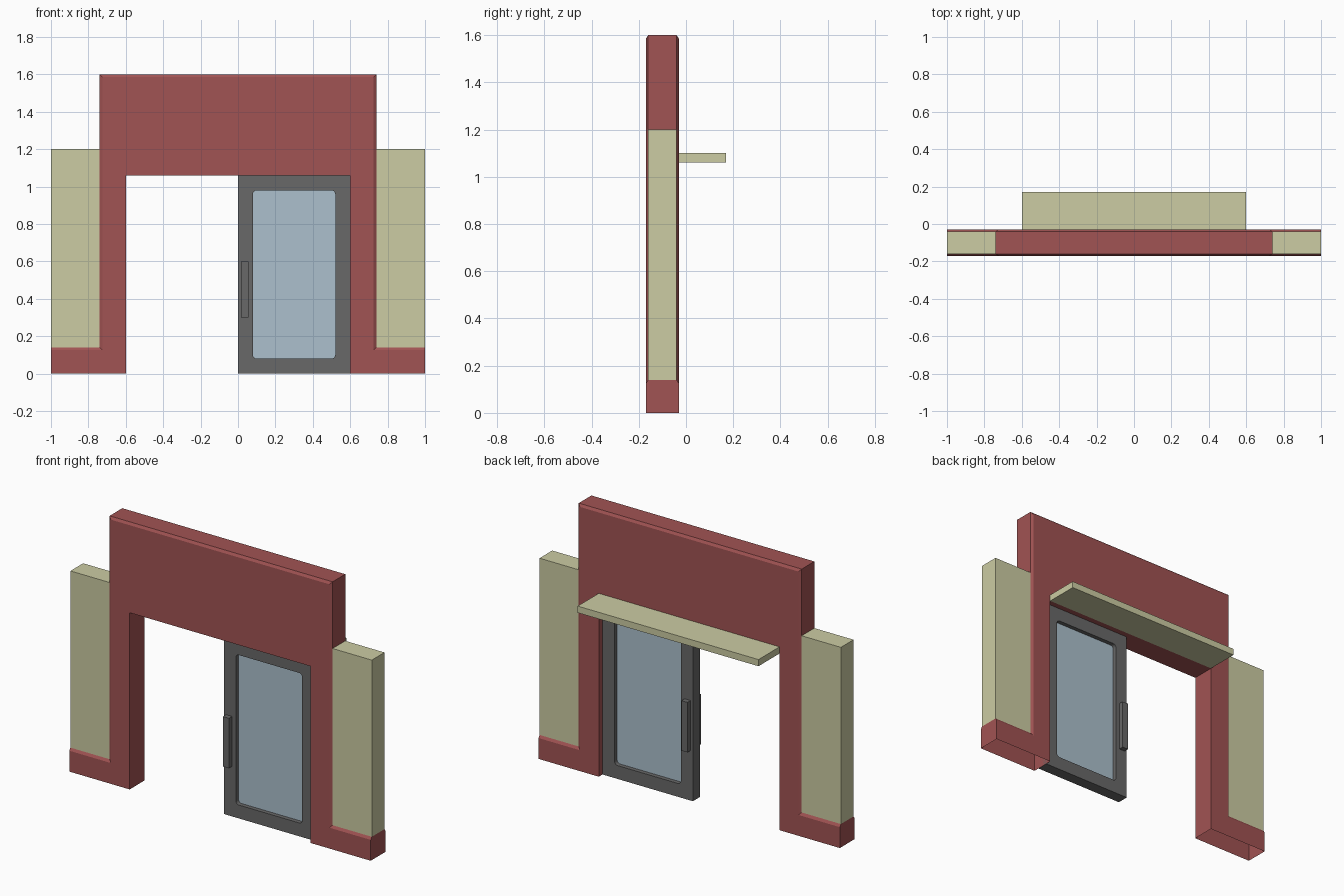
import bpy, bmesh, math

if "Cube" in bpy.data.objects:
    bpy.data.objects.remove(bpy.data.objects["Cube"])


def material(name, rgb):
    m = bpy.data.materials.new(name)
    lin = [((c / 255 + 0.055) / 1.055) ** 2.4 for c in rgb]
    m.diffuse_color = (*lin, 1)
    m.use_nodes = True
    m.node_tree.nodes["Principled BSDF"].inputs["Base Color"].default_value = m.diffuse_color
    return m


RED = material("brick red", (161, 83, 83))
CREAM = material("pale cream", (204, 204, 163))
GREY = material("dark grey", (104, 104, 104))
GLASS = material("blue glass", (172, 192, 205))


def make(name, verts, faces, mat):
    me = bpy.data.meshes.new(name)
    me.from_pydata(verts, [], faces)
    me.materials.append(mat)
    ob = bpy.data.objects.new(name, me)
    bpy.context.collection.objects.link(ob)
    bm = bmesh.new()
    bm.from_mesh(me)
    bmesh.ops.remove_doubles(bm, verts=bm.verts, dist=1e-5)
    bmesh.ops.recalc_face_normals(bm, faces=bm.faces)
    bm.to_mesh(me)
    bm.free()
    return ob


def box(name, x, y, z, mat, skip=()):
    v = [(a, b, c) for a in x for b in y for c in z]
    f = {"-x": (0, 1, 3, 2), "+x": (4, 6, 7, 5), "-y": (0, 4, 5, 1),
         "+y": (2, 3, 7, 6), "-z": (0, 2, 6, 4), "+z": (1, 5, 7, 3)}
    return make(name, v, [q for k, q in f.items() if k not in skip], mat)


# Portal: one outline, with the outer edge chamfered front and back, open below
right = [(0.6, 1.06), (0.6, 0), (1, 0), (1, 0.14), (0.74, 0.14), (0.74, 1.6)]
right_in = [(0.6, 1.06), (0.6, 0), (1, 0), (1, 0.125), (0.725, 0.125), (0.725, 1.585)]
mirror = lambda pts: pts + [(-x, z) for x, z in reversed(pts)]
outer, inner = mirror(right), mirror(right_in)
n = len(outer)
verts = []
for pts, y in ((inner, -0.17), (outer, -0.16), (outer, -0.04), (inner, -0.03)):
    verts += [(x, y, z) for x, z in pts]
faces = [tuple(range(n)), tuple(range(3 * n, 4 * n))]
for i in range(n):
    j = (i + 1) % n
    if outer[i][1] == 0 and outer[j][1] == 0:
        continue  # open underside
    if inner[i] == outer[i] and inner[j] == outer[j]:
        faces.append((i, j, 3 * n + j, 3 * n + i))  # opening sides
    elif {inner[i][1], inner[j][1]} == {0, 0.125}:
        faces.append(tuple(k * n + (i if outer[i][1] == 0 else j) for k in (0, 3))
                     + tuple(k * n + (j if outer[i][1] == 0 else i) for k in (3, 2, 1, 0)))
    else:
        for k in range(3):
            faces.append((k * n + i, k * n + j, (k + 1) * n + j, (k + 1) * n + i))
make("portal", verts, faces, RED)

# Side walls standing on the plinths
box("wall_right", (0.74, 1), (-0.16, -0.04), (0.14, 1.2), CREAM, ("-x", "-z"))
box("wall_left", (-1, -0.74), (-0.16, -0.04), (0.14, 1.2), CREAM, ("+x", "-z"))

# Canopy over the back of the opening
box("canopy", (-0.6, 0.6), (-0.03, 0.17), (1.06, 1.10), CREAM)

# Door frame with a rounded opening
Y0, Y1 = -0.135, -0.065
SEG, R = 4, 0.02
hole, rim = [], []
for cx, cz, a0, corner in ((0.5, 0.96, 0, (0.6, 1.06)), (0.1, 0.96, 90, (0, 1.06)),
                           (0.1, 0.1, 180, (0, 0)), (0.5, 0.1, 270, (0.6, 0))):
    for s in range(SEG + 1):
        a = math.radians(a0 + 90 * s / SEG)
        hole.append((cx + R * math.cos(a), cz + R * math.sin(a)))
        rim.append(corner)
m = len(hole)
corners = [(0.6, 1.06), (0, 1.06), (0, 0), (0.6, 0)]
verts = [(x, y, z) for y in (Y0, Y1) for x, z in hole + corners]
side = m + 4
faces = []
for i in range(m):
    j = (i + 1) % m
    c, d = m + i // (SEG + 1), m + j // (SEG + 1)
    for o in (0, side):
        faces.append((o + i, o + j, o + c) if c == d else (o + i, o + j, o + d, o + c))
    faces.append((i, j, side + j, side + i))
for c in range(4):
    d = (c + 1) % 4
    faces.append((m + c, m + d, side + m + d, side + m + c))
make("door_frame", verts, faces, GREY)

# Recessed glass pane
make("door_glass", [(x, y, z) for y in (-0.11, -0.09) for x, z in hole],
     [tuple(range(m)), tuple(range(m, 2 * m))], GLASS)

# Handles on both faces of the door
box("handle_front", (0.015, 0.055), (-0.165, Y0), (0.3, 0.6), GREY, ("+y",))
box("handle_back", (0.015, 0.055), (Y1, -0.035), (0.3, 0.6), GREY, ("-y",))
